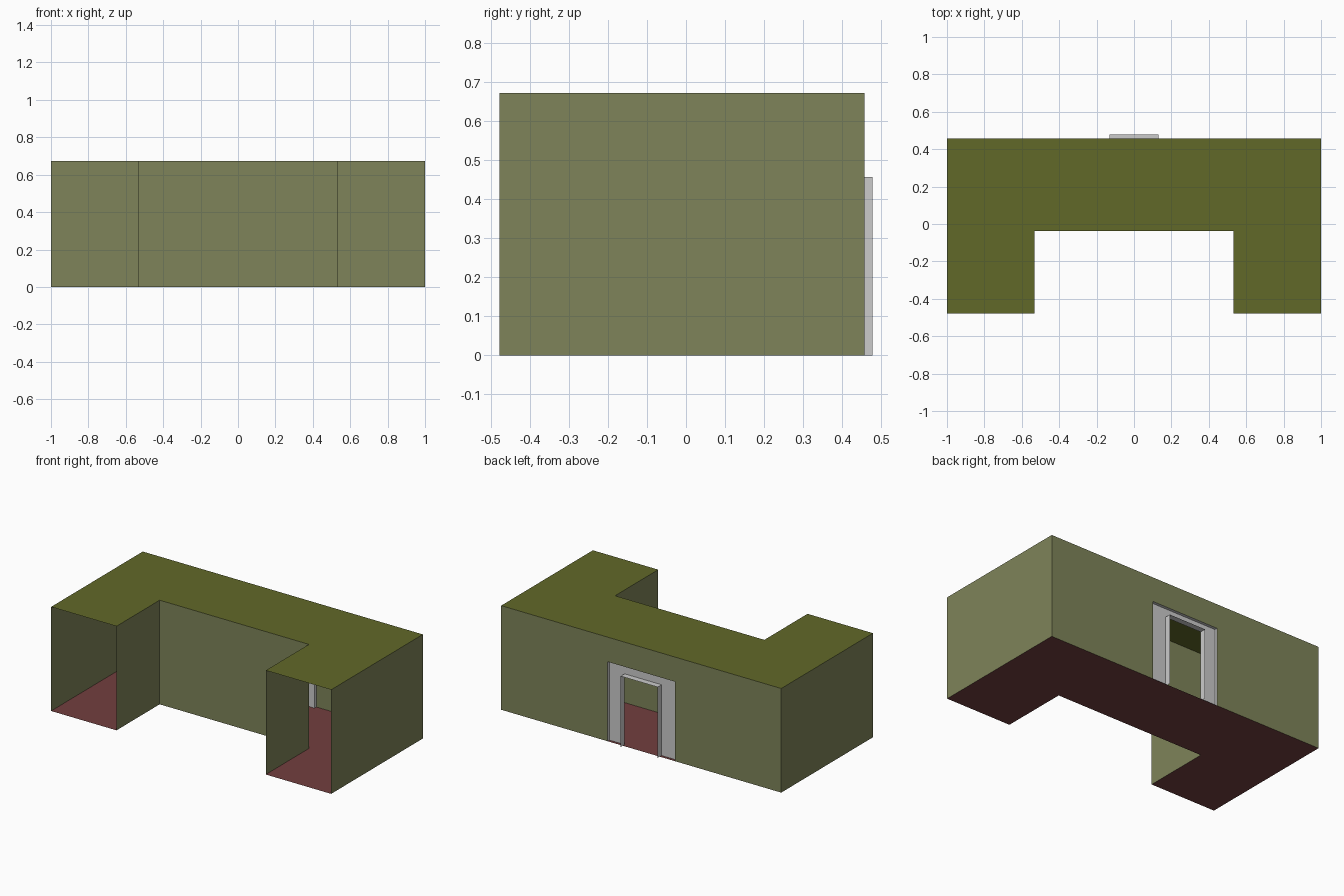
import bpy

if "Cube" in bpy.data.objects:
    bpy.data.objects.remove(bpy.data.objects["Cube"])

HEIGHT = 0.672
FRONT, BACK, INNER_Y = -0.478, 0.457, -0.038
INNER_X = 0.533
HOLE_X, HOLE_Z = 0.24, 0.513        # recess in the back wall
DOOR_X, DOOR_Z = 0.132, 0.457       # doorway lining
RECESS_Y, LIP_Y = 0.438, 0.478


def material(name, rgb):
    mat = bpy.data.materials.new(name)
    mat.diffuse_color = (*rgb, 1)
    mat.use_nodes = True
    mat.node_tree.nodes["Principled BSDF"].inputs["Base Color"].default_value = mat.diffuse_color
    return mat


def mesh_object(name, verts, faces, mat=None):
    mesh = bpy.data.meshes.new(name)
    mesh.from_pydata(verts, [], faces)
    mesh.update()
    obj = bpy.data.objects.new(name, mesh)
    bpy.context.collection.objects.link(obj)
    if mat:
        mesh.materials.append(mat)
    return obj


def ribbon(name, path, offset, mat=None):
    """Thin strip swept from an open path by an offset vector."""
    n = len(path)
    verts = path + [tuple(a + b for a, b in zip(p, offset)) for p in path]
    faces = [(i, i + 1, n + i + 1, n + i) for i in range(n - 1)]
    return mesh_object(name, verts, faces, mat)


def arch(x, z, y):
    """Upside-down U outline of a doorway."""
    return [(-x, y, 0), (-x, y, z), (x, y, z), (x, y, 0)]


def arch_panel(name, outer, inner, mat=None):
    """Flat door surround between two arches."""
    faces = [(i + 1, i, i + 4, i + 5) for i in range(3)]
    return mesh_object(name, outer + inner, faces, mat)


wall_mat = material("olive_wall", (0.21, 0.23, 0.10))
roof_mat = material("dark_olive_roof", (0.12, 0.14, 0.022))
floor_mat = material("red_floor", (0.17, 0.05, 0.05))

# U-shaped floor and roof
plan = [(-1, FRONT), (-INNER_X, FRONT), (-INNER_X, INNER_Y), (INNER_X, INNER_Y),
        (INNER_X, FRONT), (1, FRONT), (1, BACK), (-1, BACK)]
ring = tuple(range(len(plan)))
mesh_object("floor", [(x, y, 0) for x, y in plan], [ring[::-1]], floor_mat)
mesh_object("roof", [(x, y, HEIGHT) for x, y in plan], [ring], roof_mat)

# Courtyard wall and end walls; the front ends of both wings stay open
up = (0, 0, HEIGHT)
ribbon("courtyard_wall", [(x, y, 0) for x, y in plan[1:5]], up, wall_mat)
for side, x in (("left", -1), ("right", 1)):
    path = [(x, FRONT, 0), (x, BACK, 0)]
    ribbon(side + "_wall", path if x > 0 else path[::-1], up, wall_mat)

# Back wall with the doorway cut out, and its shallow recess edges
arch_panel("back_wall", arch(1, HEIGHT, BACK), arch(HOLE_X, HOLE_Z, BACK), wall_mat)
ribbon("recess_edge", arch(HOLE_X, HOLE_Z, BACK), (0, RECESS_Y - BACK, 0))

# Door surround and projecting lining
arch_panel("door_surround", arch(HOLE_X, HOLE_Z, RECESS_Y), arch(DOOR_X, DOOR_Z, RECESS_Y))
ribbon("door_lining", arch(DOOR_X, DOOR_Z, RECESS_Y), (0, LIP_Y - RECESS_Y, 0))
